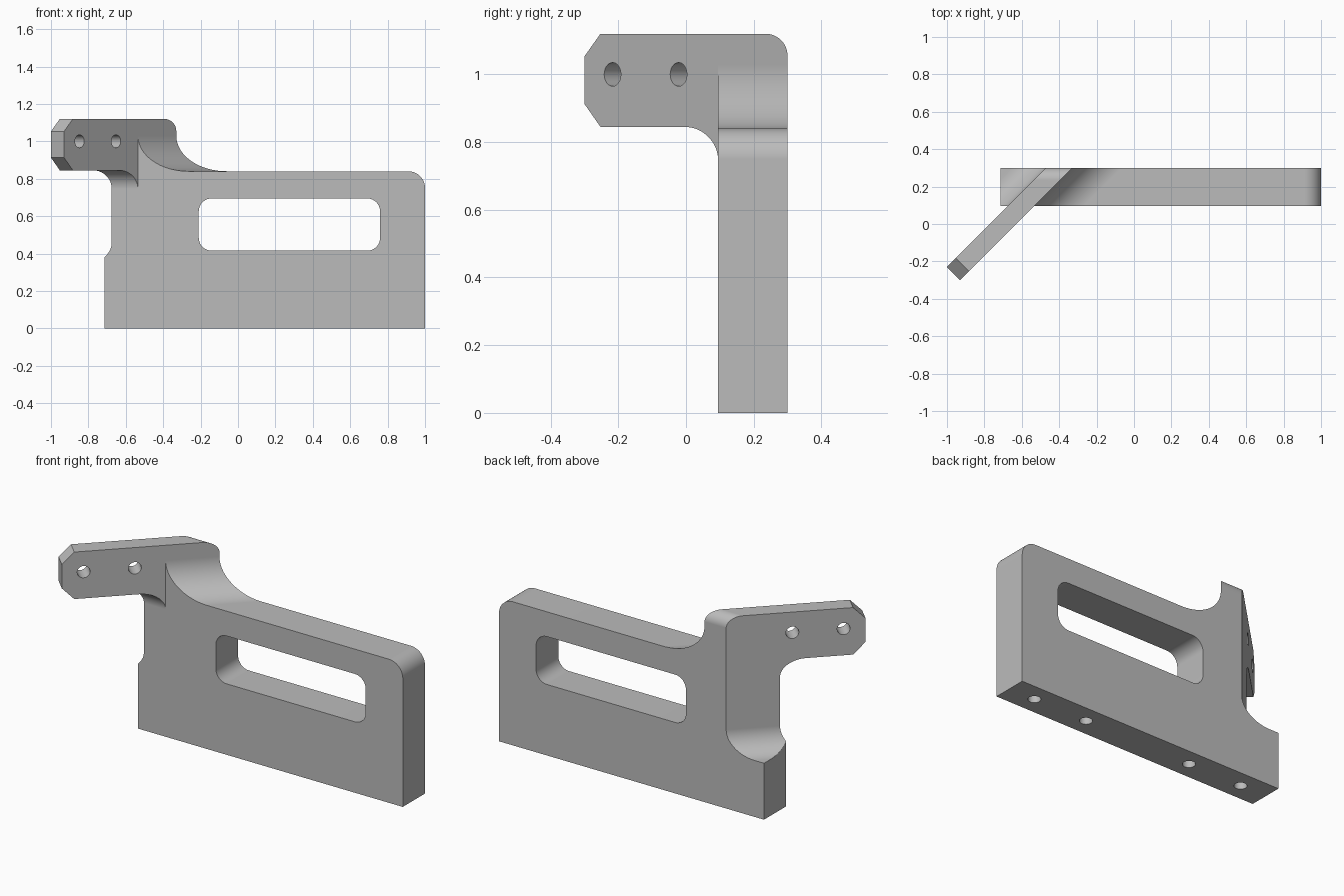
import bpy, bmesh
from math import sin, cos, radians, sqrt
from mathutils import Vector

if "Cube" in bpy.data.objects:
    bpy.data.objects.remove(bpy.data.objects["Cube"])

R2 = sqrt(2)
ARM_FRONT, ARM_BACK, ARM_END = -0.4455, -0.5445, -0.87   # in the diagonal frame


# Frames: each maps a profile point (p, q) and a depth t to space
def along_y(p, q, t): return Vector((p, t, q))
def along_x(p, q, t): return Vector((t, p, q))
def along_z(p, q, t): return Vector((p, q, t))
def along_arm(p, q, t): return Vector(((t + p) / R2, (t - p) / R2, q))
def across_arm(p, q, t): return Vector(((p + t) / R2, (p - t) / R2, q))


def arc(cx, cy, r, a0, a1, n=16):
    steps = [radians(a0 + (a1 - a0) * i / n) for i in range(n + 1)]
    return [(cx + r * cos(a), cy + r * sin(a)) for a in steps]


def prism(name, pts, frame, t0, t1):
    bm = bmesh.new()
    rings = [[bm.verts.new(frame(p, q, t)) for p, q in pts] for t in (t0, t1)]
    for ring in rings:
        bm.faces.new(ring)
    for i in range(len(pts)):
        j = (i + 1) % len(pts)
        bm.faces.new((rings[0][i], rings[0][j], rings[1][j], rings[1][i]))
    bmesh.ops.recalc_face_normals(bm, faces=bm.faces)
    mesh = bpy.data.meshes.new(name)
    bm.to_mesh(mesh)
    bm.free()
    ob = bpy.data.objects.new(name, mesh)
    bpy.context.collection.objects.link(ob)
    return ob


def apply(ob, mod):
    bpy.ops.object.select_all(action='DESELECT')
    bpy.context.view_layer.objects.active = ob
    ob.select_set(True)
    bpy.ops.object.modifier_apply(modifier=mod.name)


def combine(ob, other, operation):
    mod = ob.modifiers.new("combine", 'BOOLEAN')
    mod.operation, mod.solver, mod.object = operation, 'EXACT', other
    apply(ob, mod)
    bpy.data.objects.remove(other)


# Upright plate, left tall where the arm grows out of it
bracket = prism("bracket", [(-0.715, 0), (1, 0)] + arc(0.91, 0.75, 0.09, 0, 90)
                + [(0.91, 1.1), (-0.715, 1.1)], along_y, 0.095, 0.35)

# Top edge with the large fillet running up to the arm
r = 0.19
top = arc(ARM_FRONT + r, 0.84 + r, r, 270, 180, 24)
combine(bracket, prism("top_cutter", [(2, 0.84)] + top
        + [(ARM_FRONT - 0.005, 0.84 + r), (ARM_FRONT - 0.005, 1.3), (2, 1.3)],
        along_arm, -2, 2), 'DIFFERENCE')

# Diagonal arm with a chamfered end and a curved underside
c = ARM_END + 0.067
arm = prism("arm", [(ARM_END, 0.913), (ARM_END, 1.053), (c, 1.12), (0.5, 1.12),
            (0.5, 0.7), (c + 0.04, 0.7), (c + 0.04, 0.845), (c, 0.845)],
            across_arm, ARM_BACK - 0.01, ARM_FRONT)
under = arc(-0.005, 0.745, 0.1, 90, 0)
combine(arm, prism("under_cutter", [(-1, 0.6), (-1, 0.845)] + under
                   + [(0.095, 0.72), (0.13, 0.72), (0.13, 0.6)],
                   along_x, -2, 2), 'DIFFERENCE')
combine(bracket, arm, 'UNION')

# Diagonal relief behind the arm, with a rounded floor
r = 0.13
floor = arc(ARM_BACK - r, 0.46, r, 0, -90)
combine(bracket, prism("relief_cutter", [(ARM_BACK, 1.5)] + floor
                       + [(-2, 0.46 - r), (-2, 1.5)], along_arm, -2, 2), 'DIFFERENCE')

# Flat back with a rounded upper edge
combine(bracket, prism("back_clip", [(-1, -0.5), (0.3, -0.5)]
                       + arc(0.235, 1.055, 0.065, 0, 90)
                       + [(0.235, 1.4), (-1, 1.4)], along_x, -2, 2), 'INTERSECT')

# Grip slot
x0, x1, z0, z1, r = -0.21, 0.76, 0.415, 0.695, 0.07
slot = (arc(x1 - r, z1 - r, r, 0, 90, 10) + arc(x0 + r, z1 - r, r, 90, 180, 10)
        + arc(x0 + r, z0 + r, r, 180, 270, 10) + arc(x1 - r, z0 + r, r, 270, 360, 10))
combine(bracket, prism("slot_cutter", slot, along_y, -1, 1), 'DIFFERENCE')

# Through holes in the arm and blind holes in the base
for y in (-0.217, -0.022):
    u = ARM_FRONT + R2 * y
    combine(bracket, prism("arm_drill", arc(u, 1, 0.035, 0, 345, 23),
                           across_arm, -0.8, -0.2), 'DIFFERENCE')
for k in (-2, -1, 1, 2):
    combine(bracket, prism("base_drill", arc(0.1425 + 0.345 * k, 0.197, 0.034, 0, 345, 23),
                           along_z, -0.1, 0.2), 'DIFFERENCE')

# Soften the outer edge of the relief floor
bm = bmesh.new()
bm.from_mesh(bracket.data)
bmesh.ops.remove_doubles(bm, verts=bm.verts, dist=0.0002)
bmesh.ops.dissolve_limit(bm, angle_limit=radians(0.5), verts=bm.verts, edges=bm.edges)
rim = [e for e in bm.edges if all(abs(v.co.x + 0.715) < 0.001 and v.co.z > 0.3
                                  for v in e.verts)]
bmesh.ops.bevel(bm, geom=rim, offset=0.03, segments=5, profile=0.5,
                affect='EDGES', clamp_overlap=True)
bm.to_mesh(bracket.data)
bm.free()

# Grey metal
grey = bpy.data.materials.new("grey_metal")
grey.use_nodes = True
colour = (0.5, 0.5, 0.5, 1)
grey.diffuse_color = colour
grey.node_tree.nodes["Principled BSDF"].inputs["Base Color"].default_value = colour
bracket.data.materials.clear()
bracket.data.materials.append(grey)

bpy.ops.object.select_all(action='DESELECT')
bpy.context.view_layer.objects.active = bracket
bracket.select_set(True)
bpy.ops.object.shade_smooth_by_angle(angle=radians(25))
normals = bracket.modifiers.new("normals", 'WEIGHTED_NORMAL')
normals.keep_sharp = True
